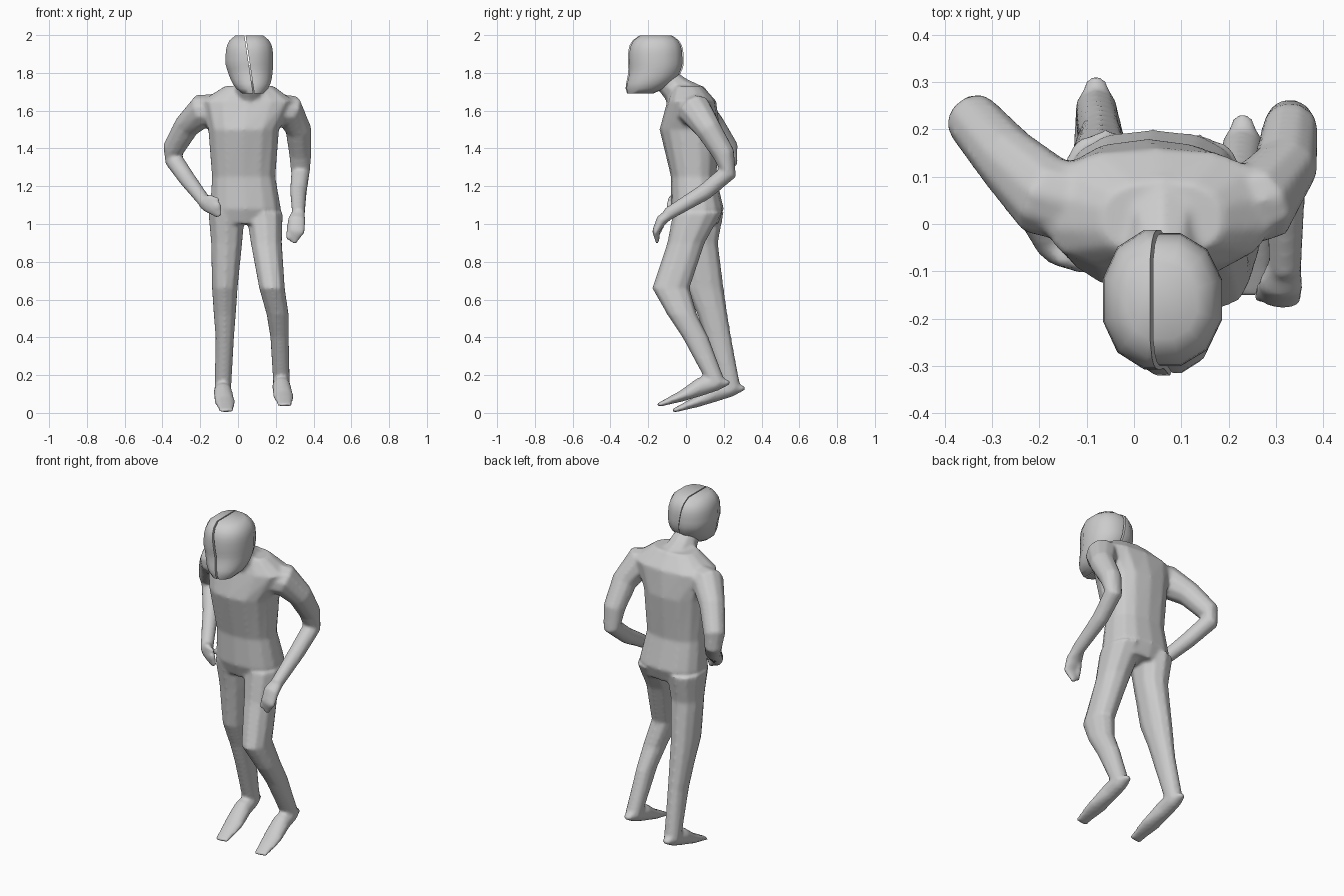
import bpy, bmesh, math
from mathutils import Vector

cube = bpy.data.objects.get("Cube")
if cube:
    bpy.data.objects.remove(cube)

grey = bpy.data.materials.new("plain grey")
grey.use_nodes = True
tone = (0.6, 0.6, 0.6, 1)
grey.diffuse_color = tone
grey.node_tree.nodes["Principled BSDF"].inputs["Base Color"].default_value = tone

ACROSS, FORWARD, UPWARD = Vector((1, 0, 0)), Vector((0, 1, 0)), Vector((0, 0, 1))


def ring(bm, centre, u, v, width, depth, sides, squareness):
    """One rounded cross-section."""
    verts = []
    for i in range(sides):
        angle = math.tau * (i + 0.5) / sides
        c, s = math.cos(angle), math.sin(angle)
        c = math.copysign(abs(c) ** squareness, c)
        s = math.copysign(abs(s) ** squareness, s)
        verts.append(bm.verts.new(centre + u * width * c + v * depth * s))
    return verts


def skin(bm, rings):
    """Bridge neighbouring cross-sections and close both ends."""
    for lower, upper in zip(rings, rings[1:]):
        for i in range(len(lower)):
            bm.faces.new((lower[i - 1], lower[i], upper[i], upper[i - 1]))
    bm.faces.new(rings[0][::-1])
    bm.faces.new(rings[-1])


def stack(bm, centres, sizes, sides=10, squareness=0.9):
    """Loft through level cross-sections."""
    skin(bm, [ring(bm, Vector(centre), ACROSS, FORWARD, width, depth, sides, squareness)
              for centre, (width, depth) in zip(centres, sizes)])


def limb(bm, path, sizes, side, sides=10):
    """Loft through cross-sections that stand square to a path."""
    points = [Vector(p) for p in path]
    last = len(points) - 1
    rings = []
    for i, (point, (width, depth)) in enumerate(zip(points, sizes)):
        along = (points[min(i + 1, last)] - points[max(i - 1, 0)]).normalized()
        side = (side - along * side.dot(along)).normalized()
        rings.append(ring(bm, point, side, along.cross(side), width, depth, sides, 1))
    skin(bm, rings)


def round_sizes(*radii):
    return [(radius, radius) for radius in radii]


def finish(name, bm):
    bmesh.ops.recalc_face_normals(bm, faces=bm.faces[:])
    mesh = bpy.data.meshes.new(name)
    bm.to_mesh(mesh)
    bm.free()
    mesh.materials.append(grey)
    part = bpy.data.objects.new(name, mesh)
    bpy.context.collection.objects.link(part)
    bpy.ops.object.select_all(action='DESELECT')
    part.select_set(True)
    bpy.context.view_layer.objects.active = part
    bpy.ops.object.shade_smooth_by_angle(angle=math.radians(50))
    return part


def add_torso(bm):
    centres = [(.04, .06, 1), (.04, .06, 1.08), (.03, .04, 1.25),
               (.03, .02, 1.5), (.05, .03, 1.65), (.06, .01, 1.73)]
    sizes = [(.18, .11), (.19, .14), (.17, .12), (.19, .16), (.25, .13), (.13, .08)]
    stack(bm, centres, sizes, sides=14, squareness=0.8)
    # neck leaning forward under the head
    limb(bm, [(.06, .03, 1.64), (.06, -.05, 1.71), (.06, -.14, 1.8)],
         round_sizes(.11, .08, .06), ACROSS)


def add_arm(bm, path):
    """Collar, shoulder, upper arm, above elbow, elbow, forearm, wrist."""
    limb(bm, path, round_sizes(.09, .09, .07, .06, .05, .045, .035), FORWARD)


def add_hand(bm, palm, thumb, side):
    """Flat palm narrowing to curled fingers, with a separate thumb."""
    limb(bm, palm, [(.035, .03), (.05, .03), (.045, .02), (.02, .01)], side)
    limb(bm, thumb, round_sizes(.02, .01), side)


def add_leg(bm, path):
    """Hip, thigh, knee, below knee, calf and ankle, then the foot."""
    sizes = [(.1, .13), (.085, .1), (.07, .1), (.06, .08), (.05, .07), (.045, .05)]
    stack(bm, path, sizes)
    # foot from heel to toe, pointing forward and down
    ankle = Vector(path[-1])
    steps = [(0, .07, 0), (0, 0, 0), (0, -.08, -.02), (.01, -.18, -.07), (.02, -.31, -.12)]
    limb(bm, [ankle + Vector(step) for step in steps],
         [(.02, .01), (.045, .045), (.05, .05), (.055, .03), (.04, .01)], ACROSS)


body = bmesh.new()
add_torso(body)

# left arm hanging with the elbow back
add_arm(body, [(.16, .02, 1.6), (.27, .05, 1.6), (.32, .12, 1.5), (.33, .2, 1.37),
               (.33, .22, 1.27), (.32, .1, 1.17), (.32, -.1, 1.05)])
add_hand(body, [(.32, -.08, 1.06), (.31, -.13, 1.02), (.31, -.16, .96), (.29, -.15, .9)],
         [(.28, -.13, 1), (.26, -.16, .92)], ACROSS)

# right arm bent with the hand across the hip
add_arm(body, [(-.06, .03, 1.6), (-.19, .06, 1.6), (-.27, .14, 1.52), (-.34, .22, 1.4),
               (-.34, .23, 1.34), (-.27, .13, 1.24), (-.17, -.05, 1.11)])
add_hand(body, [(-.19, -.03, 1.12), (-.16, -.06, 1.11), (-.12, -.08, 1.08), (-.1, -.08, 1.04)],
         [(-.16, -.07, 1.14), (-.1, -.09, 1.13)], UPWARD)

# left leg with the knee well forward, right leg set back
add_leg(body, [(.14, .06, 1.06), (.15, 0, .9), (.18, -.08, .66), (.21, -.02, .52),
               (.22, .05, .4), (.23, .16, .16)])
add_leg(body, [(-.06, .07, 1.06), (-.06, .07, .9), (-.07, .1, .66), (-.07, .14, .52),
               (-.07, .17, .4), (-.08, .24, .13)])

# blend torso and limbs into one skin
figure = finish("body", body)
blend = figure.modifiers.new("blend", 'REMESH')
blend.mode = 'VOXEL'
blend.voxel_size = 0.01
blend.use_smooth_shade = True
soften = figure.modifiers.new("soften", 'SMOOTH')
soften.factor = 0.5
soften.iterations = 5


def add_head_half(name, side, depth_scale):
    """Half of the head, cut along the slanted face seam."""
    bm = bmesh.new()
    middle = Vector((.06, -.16, 1.845))
    centres, sizes = [], []
    for level in range(-6, 7):
        height = level * 0.15
        jaw = max(0, -height)
        swell = math.sqrt(1 - height ** 4)
        centres.append(middle + Vector((jaw * .02, -jaw * jaw * .1, height * .17)))
        sizes.append((.13 * swell * (1 - jaw / 4),
                      .145 * swell * (1 - jaw / 5) * depth_scale))
    stack(bm, centres, sizes, sides=12)
    slant = Vector((1, 0, 0.15)).normalized()
    bmesh.ops.bisect_plane(bm, geom=bm.verts[:] + bm.edges[:] + bm.faces[:],
                           plane_co=middle + ACROSS * side * .003, plane_no=slant * side,
                           clear_inner=True)
    bmesh.ops.holes_fill(bm, edges=[e for e in bm.edges if e.is_boundary])
    finish(name, bm)


add_head_half("head_left", 1, 1)
add_head_half("head_right", -1, 1.05)
